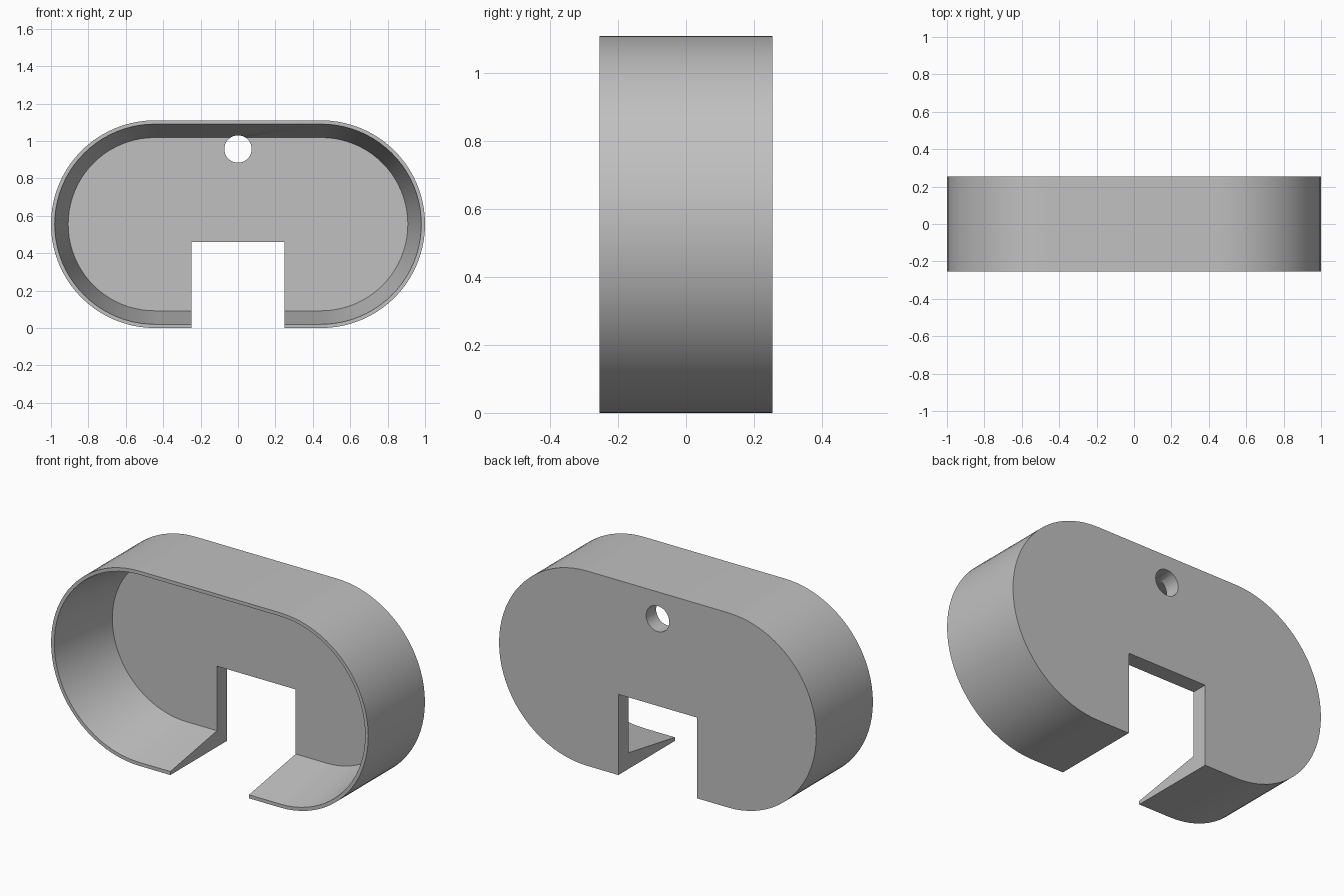
import bpy, bmesh, math

if "Cube" in bpy.data.objects:
    bpy.data.objects.remove(bpy.data.objects["Cube"])

RADIUS, HALF_STRAIGHT, DEPTH = 0.555, 0.445, 0.255
RIM_RADIUS, FLOOR_RADIUS, FLOOR_Y = 0.535, 0.463, 0.165

grey = bpy.data.materials.new("grey plastic")
grey.use_nodes = True
colour = (0.53, 0.53, 0.53, 1)
grey.diffuse_color = colour
grey.node_tree.nodes["Principled BSDF"].inputs["Base Color"].default_value = colour


def stadium(bm, radius, y, steps=40):
    """Ring of vertices around two half circles joined by straight sides."""
    ring = []
    for side in (1, -1):
        for i in range(steps + 1):
            a = math.pi * i / steps - math.pi / 2
            ring.append(bm.verts.new((side * (HALF_STRAIGHT + radius * math.cos(a)), y,
                                      RADIUS + side * radius * math.sin(a))))
    return ring


def bridge(bm, a, b):
    n = len(a)
    for i in range(n):
        j = (i + 1) % n
        bm.faces.new((a[i], a[j], b[j], b[i]))


# Tray shell: outer wall, thin front rim, tapered inner wall and solid back
bm = bmesh.new()
rings = [stadium(bm, r, y) for r, y in ((RADIUS, DEPTH), (RADIUS, -DEPTH),
                                        (RIM_RADIUS, -DEPTH), (FLOOR_RADIUS, FLOOR_Y))]
for a, b in zip(rings, rings[1:]):
    bridge(bm, a, b)
bm.faces.new(rings[0])
bm.faces.new(rings[-1])
bmesh.ops.recalc_face_normals(bm, faces=bm.faces)
mesh = bpy.data.meshes.new("tray_shell")
bm.to_mesh(mesh)
bm.free()
mesh.materials.append(grey)
shell = bpy.data.objects.new("tray_shell", mesh)
bpy.context.collection.objects.link(shell)

# Cutters: square notch at the bottom and round hole near the top
bpy.ops.mesh.primitive_cube_add(size=1, location=(0, 0, 0.16))
notch = bpy.context.object
notch.name = "notch_cutter"
notch.scale = (0.496, 1, 0.6)
bpy.ops.mesh.primitive_cylinder_add(vertices=48, radius=0.073, depth=1,
                                    location=(0, 0, 0.957), rotation=(math.pi / 2, 0, 0))
hole = bpy.context.object
hole.name = "hole_cutter"

bpy.ops.object.select_all(action="DESELECT")
bpy.context.view_layer.objects.active = shell
shell.select_set(True)
for cutter in (notch, hole):
    cutter.hide_render = True
    cutter.data.materials.append(grey)
    mod = shell.modifiers.new(cutter.name, "BOOLEAN")
    mod.operation = "DIFFERENCE"
    mod.solver = "EXACT"
    mod.object = cutter
    bpy.ops.object.modifier_apply(modifier=mod.name)
    bpy.data.objects.remove(cutter)

bpy.ops.object.shade_smooth_by_angle(angle=math.radians(30))
